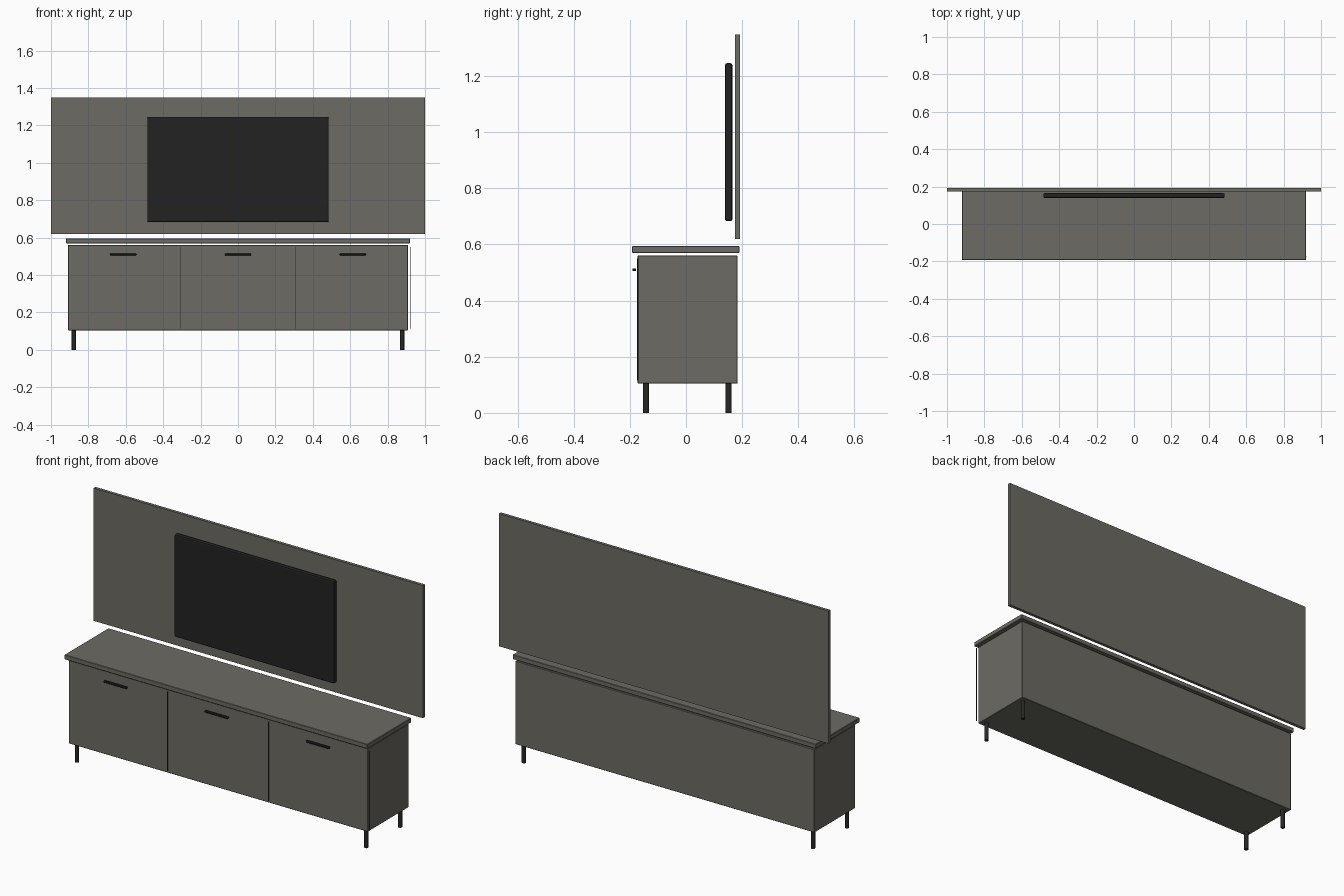
import bpy
import bmesh

cube = bpy.data.objects.get("Cube")
if cube:
    bpy.data.objects.remove(cube, do_unlink=True)


def material(name, r, g, b):
    m = bpy.data.materials.new(name)
    m.use_nodes = True
    m.diffuse_color = (r, g, b, 1)
    m.node_tree.nodes["Principled BSDF"].inputs["Base Color"].default_value = (r, g, b, 1)
    return m


grey = material("warm grey", 0.15, 0.145, 0.125)
black = material("screen black", 0.016, 0.016, 0.016)
dark = material("dark metal", 0.02, 0.02, 0.019)


def finish(name, bm, mat):
    mesh = bpy.data.meshes.new(name)
    bm.to_mesh(mesh)
    bm.free()
    mesh.materials.append(mat)
    obj = bpy.data.objects.new(name, mesh)
    bpy.context.collection.objects.link(obj)
    return obj


def box(name, x, y, z, mat, bevel=0, segments=1):
    """Box spanning the (low, high) ranges given for each axis."""
    bm = bmesh.new()
    bmesh.ops.create_cube(bm, size=1)
    for v in bm.verts:
        v.co = [(lo + hi) / 2 + c * (hi - lo) for c, (lo, hi) in zip(v.co, (x, y, z))]
    obj = finish(name, bm, mat)
    if bevel:
        mod = obj.modifiers.new("soft edges", "BEVEL")
        mod.width = bevel
        mod.segments = segments
    return obj


def leg(name, x, y, height, radius):
    bm = bmesh.new()
    bmesh.ops.create_cone(bm, cap_ends=True, segments=16,
                          radius1=radius, radius2=radius, depth=height)
    bmesh.ops.translate(bm, verts=bm.verts, vec=(x, y, height / 2))
    for f in bm.faces:
        f.smooth = abs(f.normal.z) < 0.5
    for e in bm.edges:
        e.smooth = all(f.smooth for f in e.link_faces)
    finish(name, bm, dark)


# Wall panel and television
box("wall_panel", (-1, 1), (0.175, 0.192), (0.62, 1.348), grey)
box("television", (-0.485, 0.485), (0.139, 0.165), (0.683, 1.246), black, 0.007, 2)

# Cabinet and floating top
box("cabinet", (-0.908, 0.908), (-0.172, 0.183), (0.104, 0.561), grey, 0.002)
box("countertop", (-0.92, 0.92), (-0.192, 0.19), (0.57, 0.595), grey, 0.002)

# Door handles and the seam strip at the right edge of each door
door = 0.614
for i, side in enumerate(("right", "middle", "left")):
    cx = (i - 1) * door
    box(side + "_handle", (cx - 0.07, cx + 0.07), (-0.191, -0.178),
        (0.505, 0.515), dark, 0.002)
    edge = cx + door / 2
    box(side + "_door_seam", (edge - 0.0015, edge + 0.0015), (-0.175, -0.171),
        (0.115, 0.55), dark)

# Legs
for side, x in (("right", -0.878), ("left", 0.878)):
    for end, y in (("front", -0.142), ("back", 0.152)):
        leg(f"{end}_{side}_leg", x, y, 0.105, 0.011)
